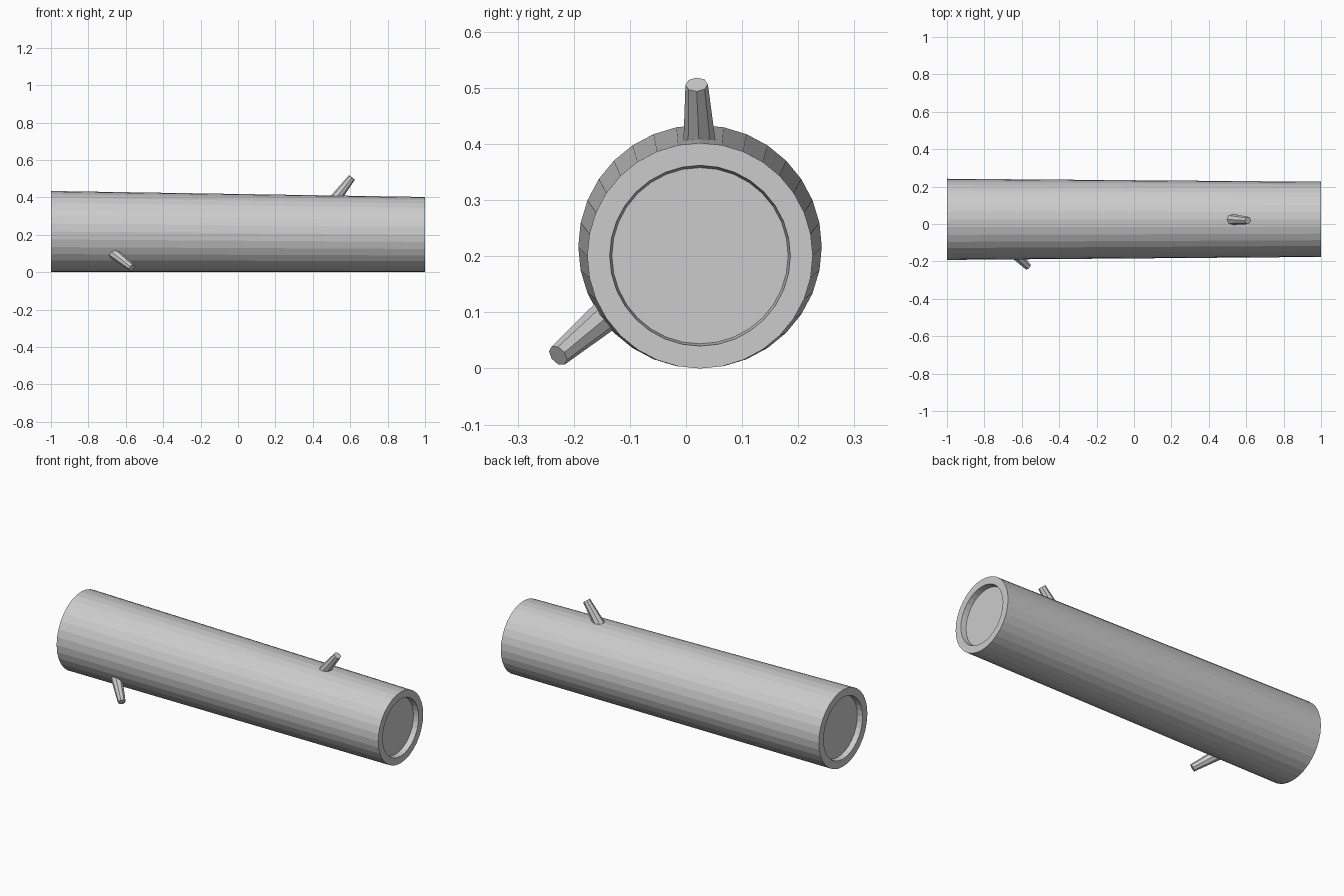
import bpy, bmesh, math
from mathutils import Vector

if "Cube" in bpy.data.objects:
    bpy.data.objects.remove(bpy.data.objects["Cube"])


def lofted(name, rings, sides):
    """Closed flat-shaded tube through rings of (centre, axis, radius)."""
    bm = bmesh.new()
    loops = []
    for centre, axis, radius in rings:
        axis = Vector(axis).normalized()
        side = axis.cross(Vector((0, 1, 0))).normalized()
        up = axis.cross(side)
        loops.append([bm.verts.new(Vector(centre) + radius * (
            side * math.cos(2 * math.pi * i / sides) + up * math.sin(2 * math.pi * i / sides)))
            for i in range(sides)])
    for a, b in zip(loops, loops[1:]):
        for i in range(sides):
            j = (i + 1) % sides
            bm.faces.new((a[i], a[j], b[j], b[i]))
    bm.faces.new(loops[0])
    bm.faces.new(loops[-1])
    bmesh.ops.recalc_face_normals(bm, faces=bm.faces[:])
    mesh = bpy.data.meshes.new(name)
    bm.to_mesh(mesh)
    bm.free()
    obj = bpy.data.objects.new(name, mesh)
    bpy.context.collection.objects.link(obj)
    return obj


# Tapered trunk resting on the ground, with a shallow recess in each end
R_LEFT, R_RIGHT, Y = 0.217, 0.201, 0.025
profile = [(-0.97, 0.170, R_LEFT), (-1, 0.174, R_LEFT), (-1, R_LEFT, R_LEFT),
           (1, R_RIGHT, R_RIGHT), (1, 0.161, R_RIGHT), (0.97, 0.157, R_RIGHT)]
lofted("log_trunk", [((x, Y, z), (1, 0, 0), r) for x, r, z in profile], 32)


# Broken branch stubs, rooted slightly inside the trunk
def stub(name, base, tip):
    base, tip = Vector(base), Vector(tip)
    axis = (tip - base).normalized()
    lofted(name, [(base - axis * 0.05, axis, 0.032), (tip, axis, 0.02)], 8)


stub("top_branch_stub", (0.53, 0.024, 0.404), (0.609, 0.019, 0.506))
stub("side_branch_stub", (-0.655, -0.145, 0.093), (-0.567, -0.228, 0.023))
